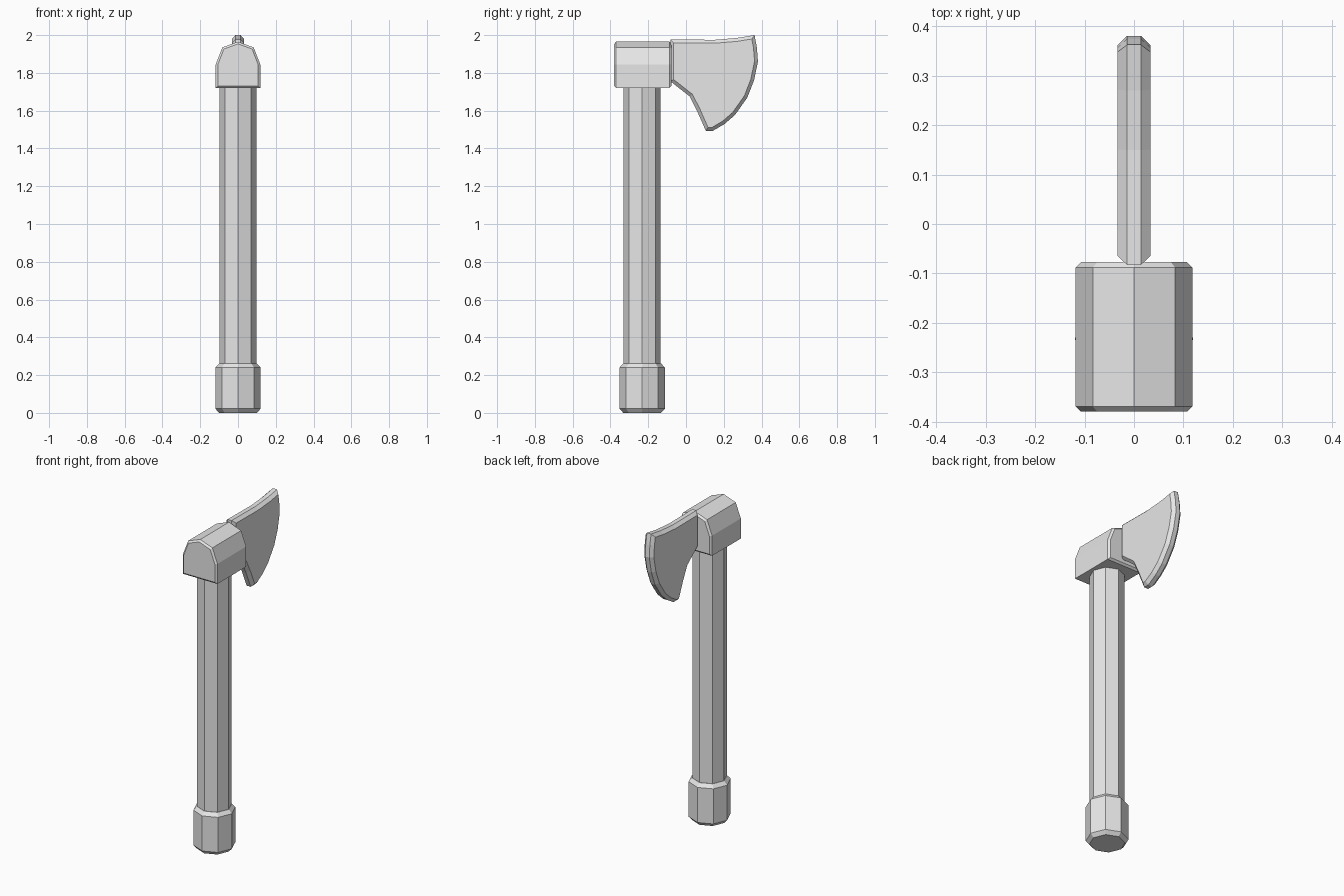
import bpy, bmesh, math
from mathutils import Vector

cube = bpy.data.objects.get("Cube")
if cube:
    bpy.data.objects.remove(cube)

grey = bpy.data.materials.new("plain_grey")
grey.use_nodes = True
grey.diffuse_color = (0.8, 0.8, 0.8, 1)
grey.node_tree.nodes["Principled BSDF"].inputs["Base Color"].default_value = (0.8, 0.8, 0.8, 1)


def loft(name, rings):
    """Join equal-length rings of points into a closed, flat-shaded solid."""
    bm = bmesh.new()
    loops = [[bm.verts.new(p) for p in ring] for ring in rings]
    n = len(loops[0])
    for a, b in zip(loops, loops[1:]):
        for i in range(n):
            j = (i + 1) % n
            bm.faces.new((a[i], a[j], b[j], b[i]))
    bm.faces.new(loops[0][::-1])
    bm.faces.new(loops[-1])
    bmesh.ops.recalc_face_normals(bm, faces=bm.faces)
    mesh = bpy.data.meshes.new(name)
    bm.to_mesh(mesh)
    bm.free()
    mesh.materials.append(grey)
    obj = bpy.data.objects.new(name, mesh)
    bpy.context.collection.objects.link(obj)
    return obj


def inset(outline, d):
    """Offset a counter-clockwise 2D outline inwards by d."""
    pts = [Vector(p) for p in outline]
    result = []
    for i, p in enumerate(pts):
        e1 = (p - pts[i - 1]).normalized()
        e2 = (pts[(i + 1) % len(pts)] - p).normalized()
        n1, n2 = Vector((-e1.y, e1.x)), Vector((-e2.y, e2.x))
        result.append(p + (n1 + n2) * d / (1 + n1.dot(n2)))
    return result


def octagon(r, z):
    return [(r * math.cos(k * math.pi / 4), HANDLE_Y + r * math.sin(k * math.pi / 4), z)
            for k in range(8)]


HANDLE_Y = -0.232

# Shaft and chamfered end grip
loft("handle", [octagon(0.098, 0.2), octagon(0.098, 1.74)])
loft("handle_end", [octagon(r, z) for r, z in
                    ((0.1, 0), (0.12, 0.022), (0.12, 0.24), (0.1, 0.262))])

# Head block: arched profile along y with chamfered ends
arch = [(-0.118, 1.72), (0.118, 1.72), (0.118, 1.845), (0.083, 1.935),
        (0, 1.965), (-0.083, 1.935), (-0.118, 1.845)]
small = inset(arch, 0.011)
loft("axe_head", [[(x, y, z) for x, z in prof] for prof, y in
                  ((small, -0.38), (arch, -0.37), (arch, -0.088), (small, -0.077))])

# Blade: side outline (y, z) with a bevelled rim on both faces
outline = [(-0.083, 1.756), (-0.04, 1.722), (0.02, 1.675), (0.058, 1.6), (0.105, 1.493),
           (0.142, 1.493), (0.205, 1.53), (0.26, 1.578), (0.325, 1.67), (0.36, 1.76),
           (0.381, 1.86), (0.375, 1.935), (0.363, 2.0), (0.27, 1.985), (0.15, 1.975),
           (-0.083, 1.977)]
face = inset(outline, 0.018)
loft("blade", [[(x, y, z) for y, z in prof] for prof, x in
               ((face, -0.033), (outline, -0.014), (outline, 0.014), (face, 0.033))])
